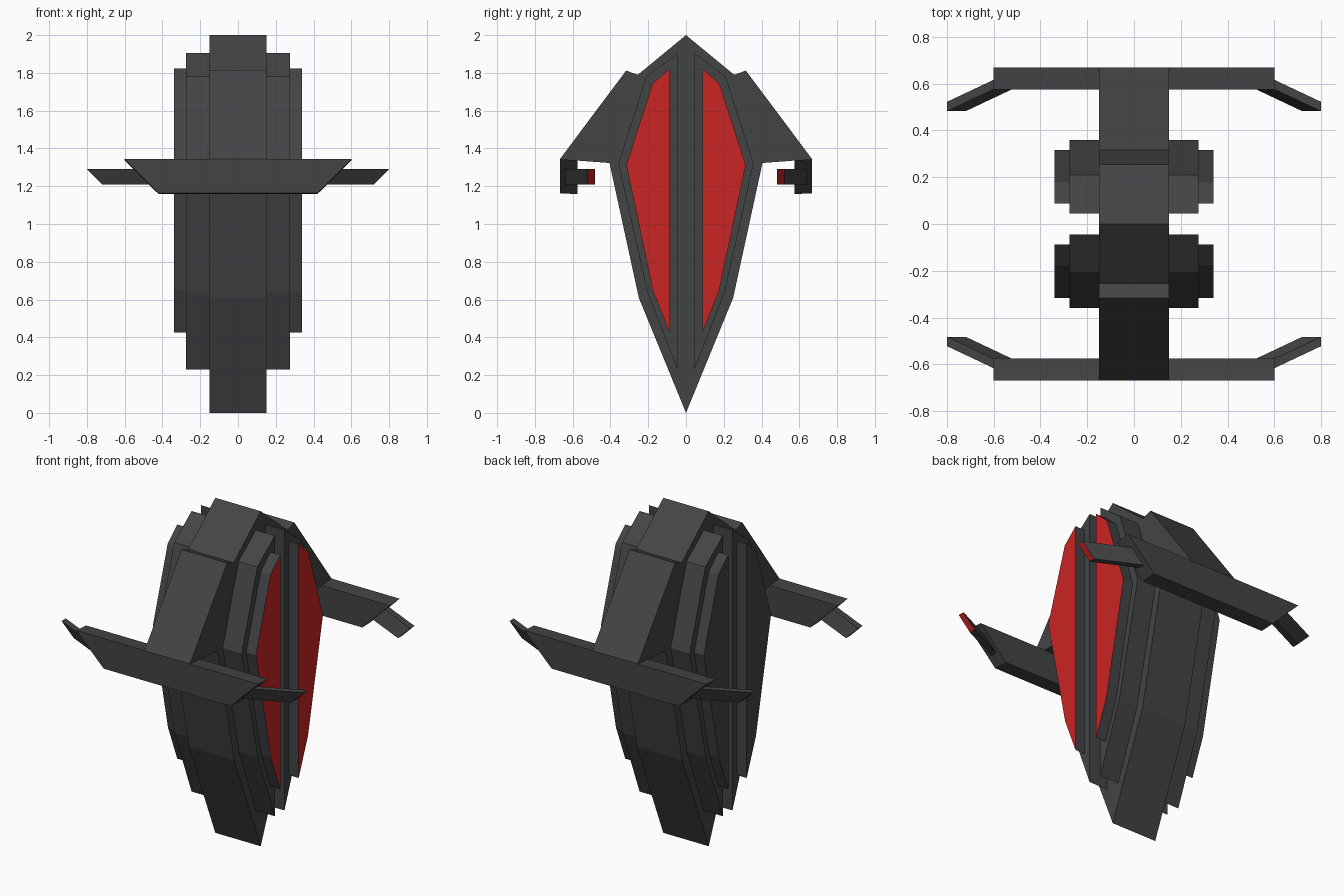
import bpy, bmesh

if "Cube" in bpy.data.objects:
    bpy.data.objects.remove(bpy.data.objects["Cube"])


def material(name, rgb):
    m = bpy.data.materials.new(name)
    m.diffuse_color = (*rgb, 1)
    m.use_nodes = True
    m.node_tree.nodes["Principled BSDF"].inputs["Base Color"].default_value = m.diffuse_color
    return m


grey = material("dark_grey", (0.055, 0.058, 0.06))
red = material("red", (0.6, 0.018, 0.018))


def loft(name, ring_a, ring_b, red_end=False):
    """Solid between two matching rings of 3D points; ring_b may be capped red."""
    bm = bmesh.new()
    a = [bm.verts.new(p) for p in ring_a]
    b = [bm.verts.new(p) for p in ring_b]
    n = len(a)
    bm.faces.new(a[::-1])
    cap = bm.faces.new(b)
    for i in range(n):
        bm.faces.new((a[i], a[(i + 1) % n], b[(i + 1) % n], b[i]))
    cap.material_index = 1 if red_end else 0
    bmesh.ops.recalc_face_normals(bm, faces=bm.faces)
    mesh = bpy.data.meshes.new(name)
    bm.to_mesh(mesh)
    bm.free()
    mesh.materials.append(grey)
    mesh.materials.append(red)
    obj = bpy.data.objects.new(name, mesh)
    bpy.context.collection.objects.link(obj)
    return obj


def slab(name, profile, half_width, red_end=False):
    """Side profile (y, z) extruded across x."""
    return loft(name, [(-half_width, y, z) for y, z in profile],
                [(half_width, y, z) for y, z in profile], red_end)


# Central hull with shoulder fins, mirrored side profile
half = [(0.25, 0.61), (0.405, 1.323), (0.668, 1.343), (0.317, 1.812), (0.255, 1.79)]
hull = [(0, 0)] + half + [(0, 2)] + [(-y, z) for y, z in reversed(half)]
slab("hull", hull, 0.15)

# Stepped side plates, claw arms and claw tips, front and back
middle = [(0.045, 0.23), (0.205, 0.64), (0.358, 1.32), (0.21, 1.78), (0.045, 1.905)]
outer = [(0.087, 0.425), (0.175, 0.645), (0.316, 1.312), (0.178, 1.742), (0.087, 1.823)]
for s, side in ((-1, "front"), (1, "back")):
    slab(side + "_middle_plate", [(s * y, z) for y, z in middle], 0.275)
    slab(side + "_outer_plate", [(s * y, z) for y, z in outer], 0.34, True)

    # Cross arm with slanted ends
    arm = [(0.42, 0.668, 1.163), (0.42, 0.575, 1.158), (0.6, 0.575, 1.337), (0.6, 0.668, 1.343)]
    loft(side + "_arm", [(-x, s * y, z) for x, y, z in arm],
         [(x, s * y, z) for x, y, z in arm])

    # Claws bending inward from the arm ends; only the right ones have red tips
    root = [(0.47, 0.64, 1.21), (0.47, 0.6, 1.21), (0.55, 0.6, 1.29), (0.55, 0.64, 1.29)]
    tip = [(x + 0.25, y - 0.118, z) for x, y, z in root]
    for t, hand in ((-1, "left"), (1, "right")):
        loft(f"{side}_{hand}_claw", [(t * x, s * y, z) for x, y, z in root],
             [(t * x, s * y, z) for x, y, z in tip], t > 0)
